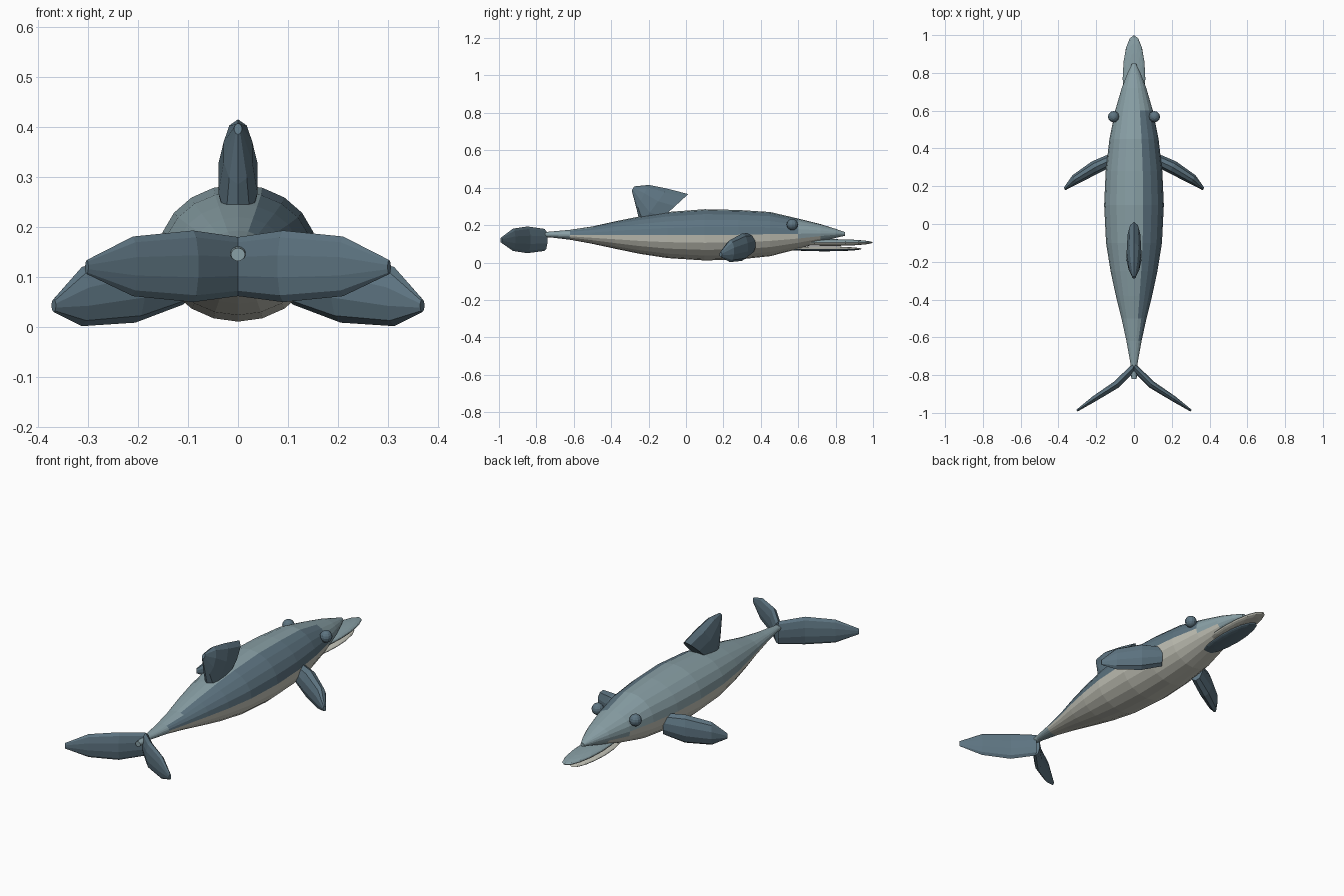
import bpy, bmesh, math
from mathutils import Vector

cube = bpy.data.objects.get("Cube")
if cube:
    bpy.data.objects.remove(cube, do_unlink=True)


def material(name, rgb):
    mat = bpy.data.materials.new(name)
    mat.use_nodes = True
    mat.diffuse_color = (*rgb, 1)
    bsdf = next(n for n in mat.node_tree.nodes if n.type == "BSDF_PRINCIPLED")
    bsdf.inputs["Base Color"].default_value = (*rgb, 1)
    return mat


GREY = material("grey_blue", (0.25, 0.35, 0.38))
SLATE = material("slate_blue", (0.11, 0.175, 0.22))
CREAM = material("belly_cream", (0.55, 0.55, 0.48))


def finish(name, bm, mats, rule=None):
    """Turn a bmesh into an object and colour its faces by a rule on their centre."""
    bmesh.ops.recalc_face_normals(bm, faces=bm.faces)
    if rule:
        for f in bm.faces:
            f.material_index = rule(f.calc_center_median())
    mesh = bpy.data.meshes.new(name)
    bm.to_mesh(mesh)
    bm.free()
    for m in mats:
        mesh.materials.append(m)
    obj = bpy.data.objects.new(name, mesh)
    bpy.context.collection.objects.link(obj)
    return obj


def loft(rings, sides):
    """Skin elliptical rings, each given as (top edge, bottom edge, half-thickness vector)."""
    bm = bmesh.new()
    loops = []
    for top, bottom, side in rings:
        top, bottom, side = Vector(top), Vector(bottom), Vector(side)
        mid, up = (top + bottom) / 2, (top - bottom) / 2
        angles = [math.tau * i / sides for i in range(sides)]
        loops.append([bm.verts.new(mid + up * math.cos(a) + side * math.sin(a)) for a in angles])
    for a, b in zip(loops, loops[1:]):
        for i in range(sides):
            j = (i + 1) % sides
            bm.faces.new((a[i], a[j], b[j], b[i]))
    bm.faces.new(loops[0])
    bm.faces.new(loops[-1])
    return bm


def ellipsoid(center, radii, u, v):
    bm = bmesh.new()
    bmesh.ops.create_uvsphere(bm, u_segments=u, v_segments=v, radius=1)
    bmesh.ops.scale(bm, vec=radii, verts=bm.verts)
    bmesh.ops.translate(bm, vec=center, verts=bm.verts)
    return bm


# Body: y, half width, top z, bottom z
body_rings = [
    (-0.82, 0.014, 0.158, 0.132), (-0.73, 0.02, 0.165, 0.135),
    (-0.62, 0.04, 0.175, 0.122), (-0.5, 0.066, 0.193, 0.1),
    (-0.38, 0.096, 0.22, 0.074), (-0.25, 0.124, 0.246, 0.047),
    (-0.1, 0.148, 0.27, 0.024), (0.1, 0.158, 0.285, 0.011),
    (0.28, 0.15, 0.281, 0.016), (0.45, 0.13, 0.27, 0.034),
    (0.6, 0.1, 0.235, 0.072), (0.72, 0.065, 0.205, 0.108),
    (0.8, 0.034, 0.18, 0.132), (0.85, 0.01, 0.163, 0.143),
]


def body_colour(c):
    # cream below the waterline, slate flank on the left, grey blue elsewhere
    if -0.66 < c.y < 0.75 and c.z < 0.144:
        return 2
    if c.x > 0.03 and -0.6 < c.y < 0.6 and abs(c.x) > 0.32 * (c.z - 0.148):
        return 1 if c.x > 0.28 * 0.158 or c.y < -0.2 else 0
    return 0


finish("body", loft([((0, y, t), (0, y, b), (w, 0, 0)) for y, w, t, b in body_rings], 20),
       (GREY, SLATE, CREAM), body_colour)

# Beak: upper and lower jaw
finish("upper_beak", ellipsoid((0, 0.77, 0.107), (0.06, 0.23, 0.018), 16, 10),
       (GREY, CREAM), lambda c: int(c.z < 0.107))
finish("lower_beak", ellipsoid((0, 0.74, 0.073), (0.055, 0.2, 0.013), 16, 10),
       (SLATE, CREAM), lambda c: int(c.z > 0.073))

# Dorsal fin, swept back with a slanted front face
dorsal = [((0, 0.012, 0.366), (0, -0.19, 0.18), (0.036, 0, 0)),
          ((0, -0.1, 0.395), (0, -0.243, 0.2), (0.041, 0, 0)),
          ((0, -0.2, 0.415), (0, -0.264, 0.285), (0.03, 0, 0)),
          ((0, -0.277, 0.407), (0, -0.29, 0.385), (0.008, 0, 0))]
finish("dorsal_fin", loft(dorsal, 10), (SLATE,))

# Paired parts: x, y, top z, bottom z, half thickness
flipper = [(0.11, 0.345, 0.155, 0.045, 0.034), (0.205, 0.3, 0.155, 0.009, 0.038),
           (0.312, 0.235, 0.12, 0.002, 0.028), (0.368, 0.185, 0.056, 0.03, 0.008)]
fluke = [(0, -0.757, 0.18, 0.062, 0.02), (0.09, -0.848, 0.193, 0.05, 0.021),
         (0.21, -0.925, 0.181, 0.062, 0.016), (0.302, -0.988, 0.134, 0.106, 0.006)]

for side, s in (("left", 1), ("right", -1)):
    for name, rings in (("flipper", flipper), ("tail_fluke", fluke)):
        blade = [((s * x, y, t), (s * x, y, b), (s * 0.54 * w, 0.84 * w, 0))
                 for x, y, t, b, w in rings]
        finish(f"{side}_{name}", loft(blade, 10), (SLATE,))
    finish(f"{side}_eye", ellipsoid((s * 0.108, 0.568, 0.203), (0.03, 0.03, 0.03), 12, 8), (SLATE,))
